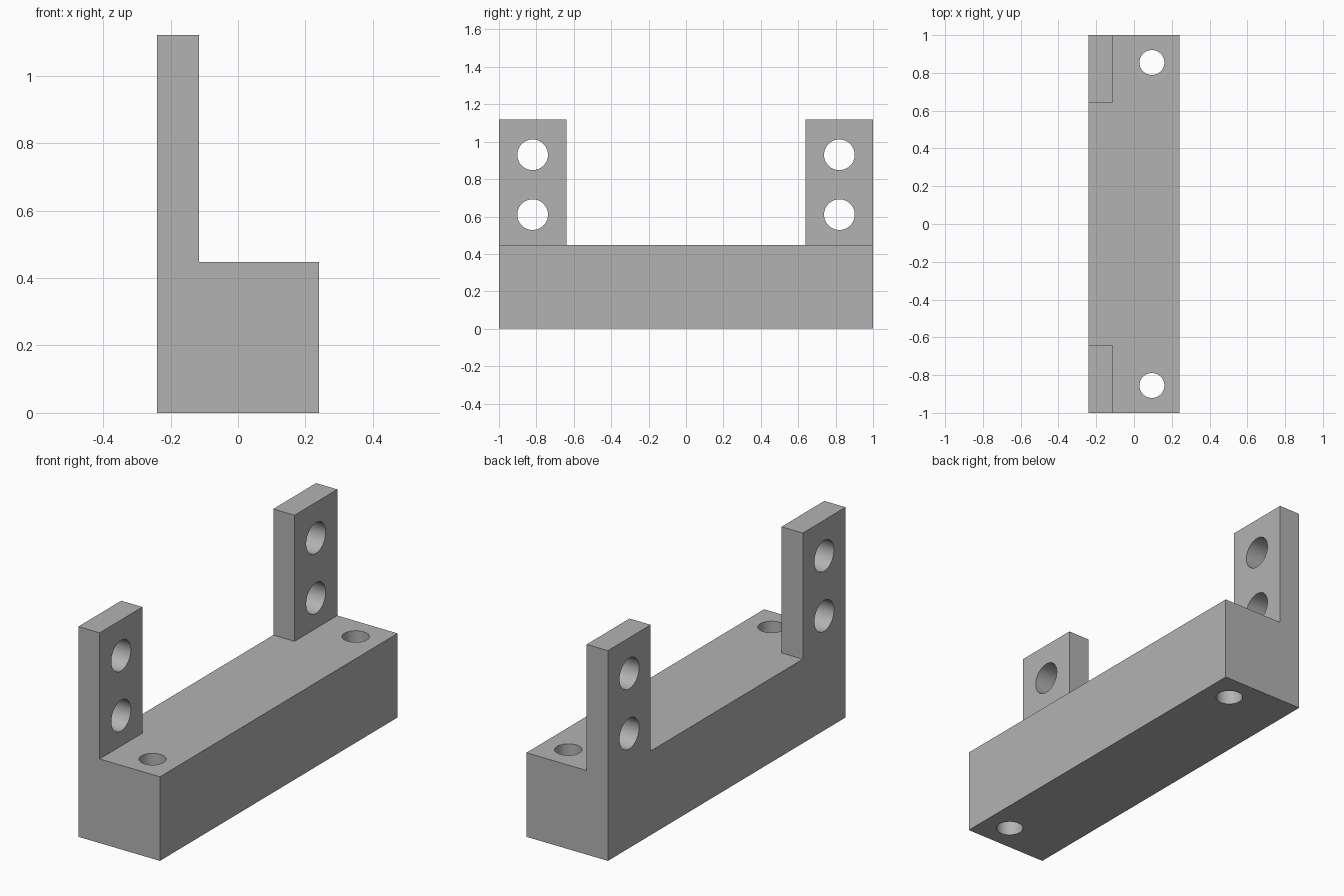
import bpy
import bmesh
import math
from mathutils import Vector

default = bpy.data.objects.get("Cube")
if default:
    bpy.data.objects.remove(default, do_unlink=True)

HALF_W, HALF_L = 0.24, 1.0
BASE_TOP, POST_TOP = 0.448, 1.12
POST_X, POST_Y = -0.115, 0.64

grey = bpy.data.materials.new("plain grey")
grey.use_nodes = True
colour = (0.45, 0.45, 0.45, 1)
grey.diffuse_color = colour
grey.node_tree.nodes["Principled BSDF"].inputs["Base Color"].default_value = colour

# Base bar, split where the upright tabs meet it
bm = bmesh.new()
bmesh.ops.create_cube(bm, size=1)
for v in bm.verts:
    v.co = Vector((v.co.x * 2 * HALF_W, v.co.y * 2 * HALF_L, (v.co.z + 0.5) * BASE_TOP))
for point, normal in (((POST_X, 0, 0), (1, 0, 0)),
                      ((0, POST_Y, 0), (0, 1, 0)),
                      ((0, -POST_Y, 0), (0, 1, 0))):
    bmesh.ops.bisect_plane(bm, geom=bm.verts[:] + bm.edges[:] + bm.faces[:],
                           plane_co=point, plane_no=normal)

# Upright tabs raised from the two corners
bm.normal_update()
corners = [f for f in bm.faces if f.normal.z > 0.9
           and f.calc_center_median().x < POST_X
           and abs(f.calc_center_median().y) > POST_Y]
for face in corners:
    top = bmesh.ops.extrude_face_region(bm, geom=[face])["geom"]
    for v in (g for g in top if isinstance(g, bmesh.types.BMVert)):
        v.co.z = POST_TOP
    if face.is_valid:
        bmesh.ops.delete(bm, geom=[face], context="FACES_ONLY")
bmesh.ops.dissolve_limit(bm, angle_limit=math.radians(1), verts=bm.verts[:], edges=bm.edges[:])
bmesh.ops.recalc_face_normals(bm, faces=bm.faces[:])
mesh = bpy.data.meshes.new("mounting_bracket")
bm.to_mesh(mesh)
bm.free()
bracket = bpy.data.objects.new("mounting_bracket", mesh)
bpy.context.collection.objects.link(bracket)
mesh.materials.append(grey)


def drill(name, location, radius, depth, rotation=(0, 0, 0)):
    """Cut a round through-hole in the bracket."""
    bpy.ops.mesh.primitive_cylinder_add(vertices=64, radius=radius, depth=depth,
                                        location=location, rotation=rotation)
    cutter = bpy.context.object
    cutter.name = name
    cutter.data.materials.append(grey)
    cutter.hide_render = True
    bpy.context.view_layer.objects.active = bracket
    cut = bracket.modifiers.new(name, "BOOLEAN")
    cut.operation = "DIFFERENCE"
    cut.solver = "EXACT"
    cut.object = cutter
    bpy.ops.object.modifier_apply(modifier=cut.name)
    bpy.data.objects.remove(cutter, do_unlink=True)


# Vertical holes in the base, paired horizontal holes in each tab
for side in (-1, 1):
    drill("base_hole", (0.095, side * 0.855, BASE_TOP / 2), 0.066, 0.6)
    for z in (0.61, 0.93):
        drill("tab_hole", (-0.178, side * 0.82, z), 0.082, 0.3, (0, math.pi / 2, 0))

bpy.ops.object.select_all(action="DESELECT")
bracket.select_set(True)
bpy.context.view_layer.objects.active = bracket
bpy.ops.object.shade_smooth_by_angle(angle=math.radians(30))
